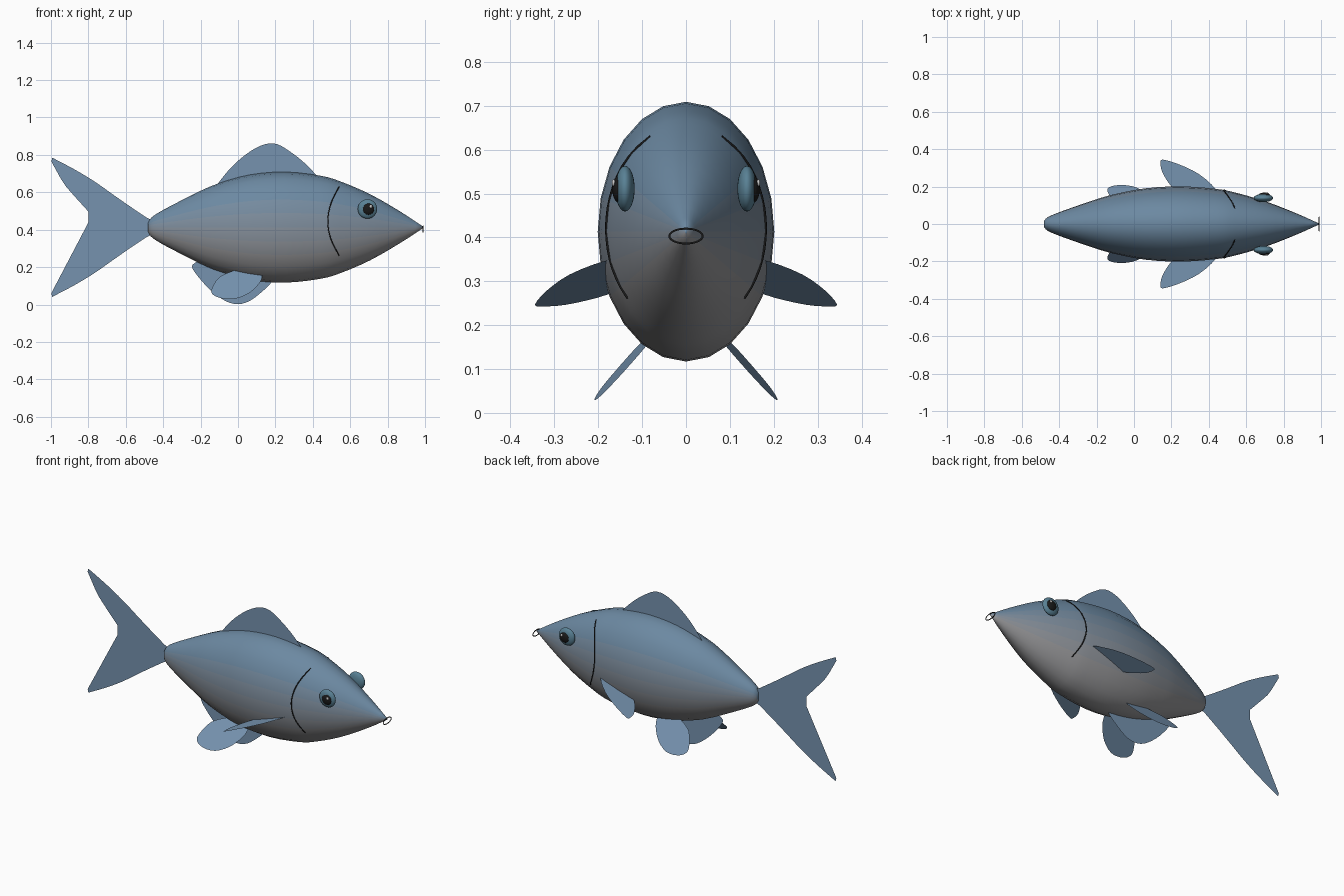
import bpy, bmesh, math
from mathutils import Vector

if "Cube" in bpy.data.objects:
    bpy.data.objects.remove(bpy.data.objects["Cube"])

CZ = 0.413      # height of body axis
ASPECT = 0.68   # body width / body height


def material(name, r, g, b):
    m = bpy.data.materials.new(name)
    m.diffuse_color = (r, g, b, 1)
    m.use_nodes = True
    m.node_tree.nodes["Principled BSDF"].inputs["Base Color"].default_value = m.diffuse_color
    return m


def make_object(name, bm, mats, smooth=True):
    mesh = bpy.data.meshes.new(name)
    bm.to_mesh(mesh)
    bm.free()
    for m in mats:
        mesh.materials.append(m)
    for p in mesh.polygons:
        p.use_smooth = smooth
    obj = bpy.data.objects.new(name, mesh)
    bpy.context.collection.objects.link(obj)
    return obj


def spline(points, steps=4):
    """Catmull-Rom curve through the points."""
    p = [Vector(q) for q in points]
    p = [2 * p[0] - p[1]] + p + [2 * p[-1] - p[-2]]
    out = []
    for a, b, c, d in zip(p, p[1:], p[2:], p[3:]):
        for i in range(steps):
            t = i / steps
            out.append(0.5 * (2 * b + (c - a) * t + (2 * a - 5 * b + 4 * c - d) * t * t
                              + (3 * b - a - 3 * c + d) * t ** 3))
    return out + [p[-2]]


blue = material("fin_blue", 0.18, 0.29, 0.43)
black = material("black", 0.01, 0.01, 0.01)
white = material("white", 0.9, 0.9, 0.9)
teal = material("eye_teal", 0.1, 0.22, 0.3)
top_col, belly_col = Vector((0.15, 0.25, 0.36)), Vector((0.3, 0.3, 0.31))
skin = [material(f"skin_{i}", *top_col.lerp(belly_col, i / 5)) for i in range(6)]

# Body: elliptical rings along a profile of (x, half height)
profile = spline([(-0.482, 0.022), (-0.465, 0.05), (-0.417, 0.083), (-0.31, 0.14),
                  (-0.2, 0.195), (-0.1, 0.236), (0.064, 0.281), (0.25, 0.296),
                  (0.438, 0.276), (0.545, 0.246), (0.706, 0.177), (0.866, 0.085),
                  (0.99, 0.004)], 3)


def half_height(x):
    for (x0, h0), (x1, h1) in zip(profile, profile[1:]):
        if x <= x1:
            return h0 + (h1 - h0) * (x - x0) / (x1 - x0)
    return 0


N = 24
bm = bmesh.new()
rings = []
for x, h in profile:
    rings.append([bm.verts.new((x, ASPECT * h * math.sin(2 * math.pi * i / N),
                                CZ + h * math.cos(2 * math.pi * i / N))) for i in range(N)])
for r0, r1 in zip(rings, rings[1:]):
    for i in range(N):
        j = (i + 1) % N
        f = bm.faces.new((r0[i], r0[j], r1[j], r1[i]))
        c = math.cos(2 * math.pi * (i + 0.5) / N)
        f.material_index = max(0, min(5, round(2.5 - 4 * c)))
bm.faces.new(rings[0])
bm.faces.new(rings[-1])
bmesh.ops.recalc_face_normals(bm, faces=bm.faces)
make_object("body", bm, skin)


# Fins: flat single-sided sheets
def fin(name, points):
    bm = bmesh.new()
    f = bm.faces.new([bm.verts.new(p) for p in points])
    bmesh.ops.triangulate(bm, faces=[f])
    make_object(name, bm, [blue], False)


def upright(points):
    return [(p[0], 0, p[1]) for p in points]


edge = spline([(-0.455, 0.04), (-0.49, 0.053), (-0.64, 0.155), (-0.76, 0.24),
               (-0.87, 0.307), (-0.993, 0.372)], 3)
edge += spline([(-0.998, 0.352), (-0.92, 0.218), (-0.8, 0.084), (-0.78, 0.0)], 3)
tail = [(x, CZ + z) for x, z in edge] + [(x, CZ - z) for x, z in reversed(edge[:-1])]
fin("tail_fin", upright(tail))

fin("dorsal_fin", upright(spline(
    [(-0.115, 0.62), (-0.107, 0.647), (-0.027, 0.743), (0.064, 0.818), (0.144, 0.857),
     (0.21, 0.857), (0.278, 0.818), (0.35, 0.762), (0.417, 0.693), (0.43, 0.66)], 3)))

fin("anal_fin", upright(spline(
    [(-0.2, 0.24), (-0.24, 0.215), (-0.244, 0.195), (-0.214, 0.15), (-0.15, 0.08),
     (-0.07, 0.02), (0, 0.002), (0.064, 0.02), (0.128, 0.068), (0.18, 0.12),
     (0.19, 0.17)], 3)))

pelvic = spline([(0.03, 0.215), (0, 0.19), (-0.096, 0.15), (-0.14, 0.085), (-0.134, 0.053),
                 (-0.085, 0.033), (-0.01, 0.032), (0.064, 0.064), (0.115, 0.115),
                 (0.13, 0.155), (0.13, 0.2)], 3)
pectoral = spline([(0.44, 0.14), (0.438, 0.185), (0.35, 0.265), (0.243, 0.318),
                   (0.155, 0.344), (0.142, 0.328), (0.152, 0.275), (0.2, 0.2),
                   (0.26, 0.14)], 3)


# Rounded lens used for the eye parts
def ellipsoid(name, centre, radii, mat):
    bm = bmesh.new()
    bmesh.ops.create_uvsphere(bm, u_segments=24, v_segments=14, radius=1)
    bmesh.ops.scale(bm, vec=radii, verts=bm.verts)
    bmesh.ops.translate(bm, vec=centre, verts=bm.verts)
    make_object(name, bm, [mat])


# Thin tube along a path, for gill and mouth lines
def tube(name, points, radius, cyclic=False):
    cu = bpy.data.curves.new(name, 'CURVE')
    cu.dimensions = '3D'
    cu.bevel_depth = radius
    cu.bevel_resolution = 1
    sp = cu.splines.new('POLY')
    sp.points.add(len(points) - 1)
    for q, p in zip(sp.points, points):
        q.co = (*p, 1)
    sp.use_cyclic_u = cyclic
    cu.materials.append(black)
    bpy.context.collection.objects.link(bpy.data.objects.new(name, cu))


# Paired parts
gill = spline([(0.54, 0.63), (0.497, 0.54), (0.48, 0.443), (0.497, 0.35), (0.54, 0.262)])
for side, s in (("right", -1), ("left", 1)):
    fin(f"pelvic_fin_{side}", [(x, s * (0.2275 - 0.089 * x - 0.822 * z), z) for x, z in pelvic])
    fin(f"pectoral_fin_{side}", [(x, s * y, 0.193 + 0.35 * x) for x, y in pectoral])
    ellipsoid(f"eye_{side}", (0.692, s * 0.139, 0.511), (0.052, 0.022, 0.052), teal)
    ellipsoid(f"pupil_{side}", (0.697, s * 0.153, 0.51), (0.031, 0.015, 0.031), black)
    ellipsoid(f"eye_glint_{side}", (0.71, s * 0.165, 0.524), (0.008, 0.004, 0.008), white)
    pts = []
    for x, z in gill:
        h = half_height(x)
        pts.append((x, s * ASPECT * h * math.sqrt(max(0, 1 - ((z - CZ) / h) ** 2)), z))
    tube(f"gill_line_{side}", pts, 0.003)

# Mouth ring at the nose
tube("mouth", [(0.99, 0.038 * math.cos(a * math.pi / 16), 0.403 + 0.017 * math.sin(a * math.pi / 16))
               for a in range(32)], 0.0025, True)
